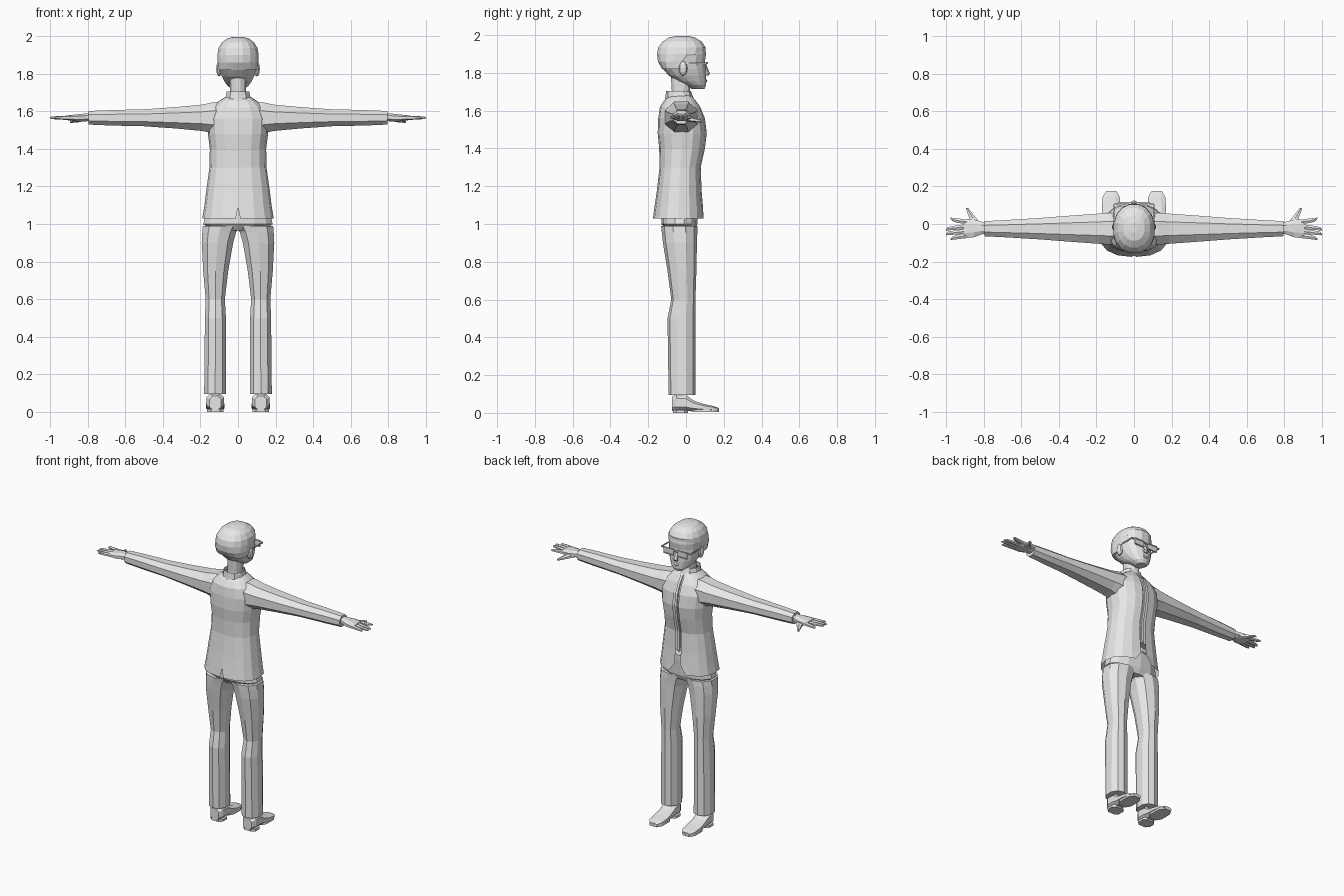
import bpy, bmesh
from math import sin, cos, pi

default_cube = bpy.data.objects.get("Cube")
if default_cube:
    bpy.data.objects.remove(default_cube, do_unlink=True)

colour = (0.8, 0.8, 0.8, 1)
grey = bpy.data.materials.new("light_grey")
grey.use_nodes = True
grey.diffuse_color = colour
grey.node_tree.nodes["Principled BSDF"].inputs["Base Color"].default_value = colour


def finish(name, bm):
    bmesh.ops.recalc_face_normals(bm, faces=bm.faces)
    mesh = bpy.data.meshes.new(name)
    bm.to_mesh(mesh)
    bm.free()
    mesh.materials.append(grey)
    obj = bpy.data.objects.new(name, mesh)
    bpy.context.collection.objects.link(obj)
    return obj


def soften(value, power):
    """Bend a sine or cosine towards a rounded square."""
    return (1 if value > 0 else -1) * abs(value) ** power


def loft(name, axis, rings, sides=8, power=0.9, side=1, capped=True):
    """Skin rounded-square rings given as (position, low a, high a, low b, high b)."""
    angles = [2 * pi * (i + 0.5) / sides for i in range(sides)]
    outline = [(soften(cos(a), power), soften(sin(a), power)) for a in angles]
    wide = max(u for u, v in outline)
    deep = max(v for u, v in outline)
    bm = bmesh.new()
    loops = []
    for position, low_a, high_a, low_b, high_b in rings:
        loop = []
        for u, v in outline:
            a = (low_a + high_a + u / wide * (high_a - low_a)) / 2
            b = (low_b + high_b + v / deep * (high_b - low_b)) / 2
            spot = {"x": (position, a, b), "y": (a, position, b), "z": (a, b, position)}
            x, y, z = spot[axis]
            loop.append(bm.verts.new((side * x, y, z)))
        loops.append(loop)
    for lower, upper in zip(loops, loops[1:]):
        for i in range(sides):
            j = (i + 1) % sides
            bm.faces.new((lower[i], lower[j], upper[j], upper[i]))
    if capped:
        bm.faces.new(loops[0])
        bm.faces.new(loops[-1])
    return finish(name, bm)


def body(name, rows, sides=12, power=0.9, capped=True):
    """Upright symmetric part from (height, half width, back, front)."""
    rings = [(z, -width, width, back, front) for z, width, back, front in rows]
    return loft(name, "z", rings, sides, power, capped=capped)


def grow(rows, amount):
    """Push every row of a body outwards, or inwards if negative."""
    return [(z, width + amount, back - amount, front + amount)
            for z, width, back, front in rows]


def solid(name, centre, size, rounded=False):
    bm = bmesh.new()
    if rounded:
        bmesh.ops.create_uvsphere(bm, u_segments=10, v_segments=6, radius=0.5)
    else:
        bmesh.ops.create_cube(bm, size=1)
    bmesh.ops.scale(bm, vec=size, verts=bm.verts)
    bmesh.ops.translate(bm, vec=centre, verts=bm.verts)
    return finish(name, bm)


def jacket_half(name, rows, steps):
    """Open shell from the front edge round to the back seam, then mirrored."""
    bm = bmesh.new()
    grid = []
    for z, width, back, front in rows:
        hem = z == rows[0][0]
        line = []
        for i in range(steps + 1):
            angle = pi / 2 - pi * i / steps
            x = width * soften(cos(angle), 0.8)
            y = (back + front + soften(sin(angle), 0.85) * (front - back)) / 2
            if i == 0:
                x = 0.06 if hem else 0.02
            if i == steps:
                x = 0.012 if hem else 0
            line.append(bm.verts.new((x, y, z)))
        grid.append(line)
    for lower, upper in zip(grid, grid[1:]):
        for i in range(steps):
            bm.faces.new((lower[i], lower[i + 1], upper[i + 1], upper[i]))
    mirror = finish(name, bm).modifiers.new("Mirror", "MIRROR")
    mirror.use_clip = True


# Jacket with open front and back vent
jacket_rows = [
    (1.03, .19, -.175, .093), (1.09, .18, -.167, .09), (1.17, .17, -.155, .083),
    (1.3, .152, -.14, .078), (1.4, .15, -.142, .1), (1.48, .16, -.15, .11),
    (1.56, .165, -.147, .1), (1.62, .14, -.138, .075), (1.655, .1, -.115, .05),
    (1.685, .055, -.085, .025)]
jacket_half("jacket", jacket_rows, steps=8)

# Shirt, button strip, collar and neck
shirt_rows = grow(jacket_rows[2:], -.01)
body("shirt", shirt_rows)
body("button_strip", [(z, .008, front - .01, front + .01)
                      for z, width, back, front in shirt_rows], sides=4)
body("collar", [(1.63, .08, -.12, .05), (1.665, .068, -.11, .04), (1.705, .06, -.105, .025)],
     sides=10, capped=False)
body("neck", [(1.62, .045, -.08, .025), (1.7, .042, -.075, .02), (1.79, .045, -.08, .03)])

# Head, with hair as a slightly larger cap kept behind the face
head_rows = [
    (1.715, .03, .03, .098), (1.735, .055, 0, .106), (1.755, .07, -.045, .106),
    (1.785, .086, -.09, .107), (1.82, .098, -.122, .104), (1.86, .104, -.145, .1),
    (1.9, .106, -.15, .106), (1.935, .1, -.143, .1), (1.965, .082, -.12, .08),
    (1.988, .052, -.085, .042), (1.996, .015, -.04, .005)]
body("head", head_rows, sides=16)
hair_rows = [(z, width, back, min(front, 1.2 * (z - 1.82)))
             for z, width, back, front in head_rows[4:]]
body("hair", grow(hair_rows, .004), sides=16)

# Face details
body("nose", [(1.785, .014, .09, .116), (1.797, .017, .09, .127), (1.85, .008, .08, .104)],
     sides=6)
solid("lips", (0, .1, 1.758), (.05, .026, .02), rounded=True)
solid("glasses_bridge", (0, .112, 1.85), (.04, .008, .008))

for side, word in ((1, "left_"), (-1, "right_")):
    # Ear and glasses
    solid(word + "ear", (side * .1, -.015, 1.825), (.034, .045, .08), rounded=True)
    lens_x = side * .05
    solid(word + "lens", (lens_x, .11, 1.838), (.072, .004, .036))
    for label, rim_z in (("top_rim", 1.855), ("bottom_rim", 1.82)):
        solid(word + label, (lens_x, .111, rim_z), (.072, .01, .006))
    solid(word + "hinge", (side * .095, .106, 1.852), (.025, .008, .008))
    solid(word + "temple", (side * .106, .045, 1.852), (.005, .125, .008))

    # Sleeve around a straight arm line
    arm_y, arm_z = -.025, 1.565
    sleeve = [(.07, .08, .085), (.13, .085, .083), (.19, .08, .07), (.33, .07, .057),
              (.5, .057, .045), (.68, .046, .041), (.795, .04, .036)]
    loft(word + "sleeve", "x", [(x, arm_y - deep, arm_y + deep, arm_z - tall, arm_z + tall)
                                for x, deep, tall in sleeve], side=side)

    # Palm, four fingers by rule, and thumb
    loft(word + "palm", "x", [(.77, -.05, 0, 1.55, 1.588), (.81, -.055, .012, 1.546, 1.588),
                              (.85, -.07, .024, 1.545, 1.584), (.905, -.076, .024, 1.552, 1.578)],
         side=side)
    fingers = ("index_finger", "middle_finger", "ring_finger", "little_finger")
    for i, label in enumerate(fingers):
        y = .012 - .025 * i
        tip = .975 if label in (fingers[0], fingers[-1]) else 1
        bend = .006 if label == fingers[0] else -.006
        finger = [(.89, .012, .012), (.94, .012, .01), (tip - .01, .009, .007), (tip, .004, .003)]
        loft(word + label, "x",
             [(x, y - half + bend * step, y + half + bend * step, arm_z - tall, arm_z + tall)
              for step, (x, half, tall) in enumerate(finger)][:4], sides=6, side=side)
    loft(word + "thumb", "y", [(-.005, .81, .87, 1.543, 1.575), (.03, .838, .876, 1.54, 1.566),
                               (.085, .882, .895, 1.538, 1.55)], sides=6, side=side)

    # Trouser leg
    loft(word + "trouser_leg", "z", [
        (.095, .063, .18, -.092, .05), (.5, .064, .176, -.098, .05),
        (.6, .07, .172, -.078, .05), (.75, .052, .185, -.098, .055),
        (.9, .026, .193, -.122, .058), (.955, .01, .19, -.128, .06),
        (.99, -.01, .187, -.132, .06)], sides=10, side=side)

    # Shoe, sole and heel
    shoe_x = .121
    shoe = [(-.075, .03, .085), (-.05, .047, .1), (0, .047, .095), (.04, .046, .066),
            (.09, .05, .048), (.145, .045, .036), (.174, .028, .026)]
    loft(word + "shoe", "y", [(y, shoe_x - half, shoe_x + half, .01, top)
                              for y, half, top in shoe], power=.75, side=side)
    for label, floor, back, front in (("sole", .004, .03, .175), ("heel", 0, -.07, .01)):
        loft(word + label, "z", [(z, shoe_x - .045, shoe_x + .045, back, front)
                                 for z in (floor, floor + .015)], power=.7, side=side)

# Hips joining the legs, and waistband
body("trouser_hips", [(.965, .14, -.1, .045), (1, .184, -.13, .06), (1.13, .155, -.13, .07)],
     sides=14)
body("waistband", [(z, .155, -.13, .074) for z in (1.11, 1.14)], sides=14)
